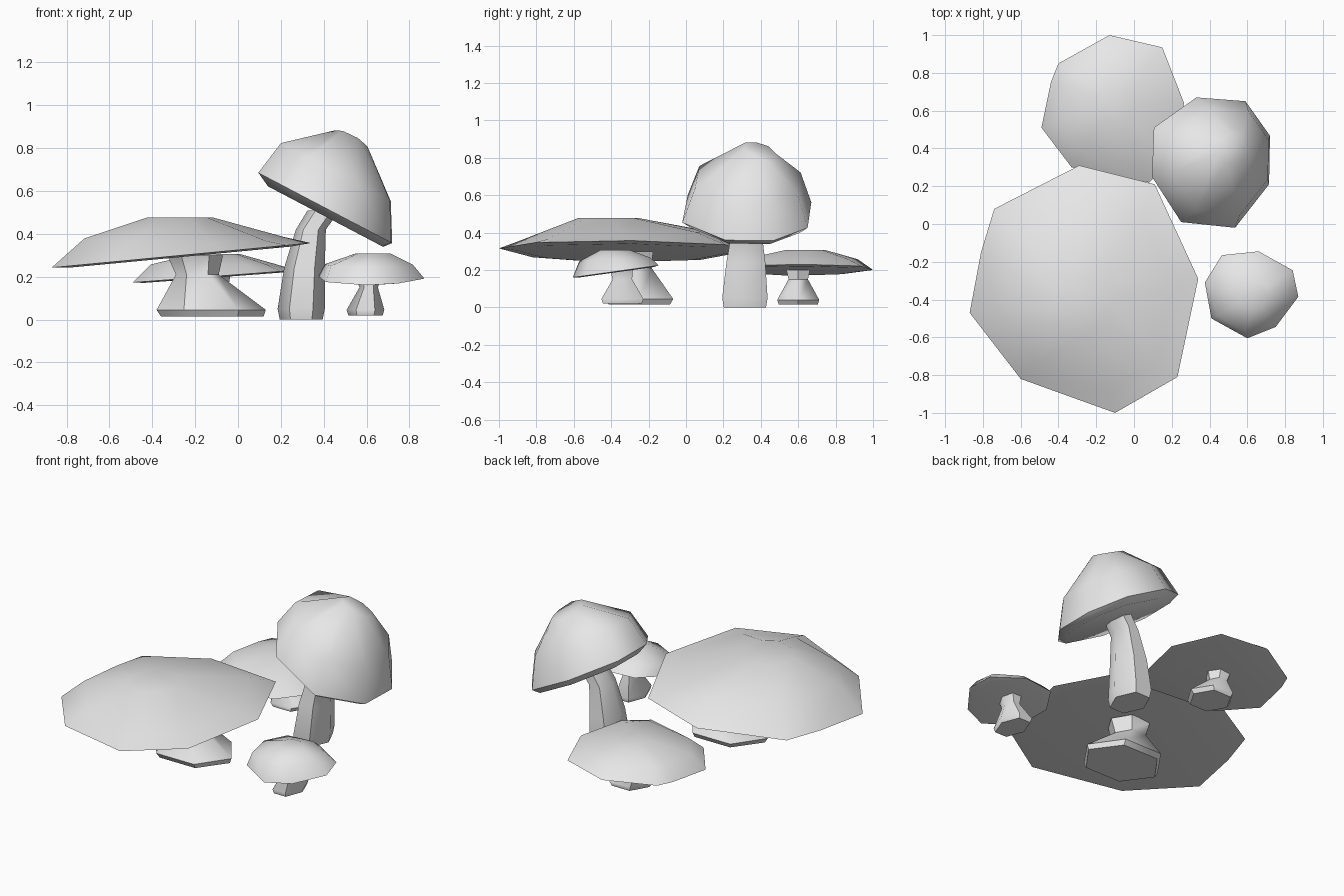
import bpy
import bmesh
import math

# Remove the default cube only
default_cube = bpy.data.objects.get("Cube")
if default_cube:
    bpy.data.objects.remove(default_cube, do_unlink=True)

# One plain colour for everything
grey = bpy.data.materials.new("plain_grey")
grey.use_nodes = True
grey.diffuse_color = (0.8, 0.8, 0.8, 1)
grey.node_tree.nodes["Principled BSDF"].inputs["Base Color"].default_value = (0.8, 0.8, 0.8, 1)


def loft(name, rings, sharp_angle):
    """Skin a closed body through a stack of rings with equal point counts."""
    bm = bmesh.new()
    loops = [[bm.verts.new(point) for point in ring] for ring in rings]
    count = len(loops[0])
    for lower, upper in zip(loops, loops[1:]):
        for i in range(count):
            j = (i + 1) % count
            bm.faces.new((lower[i], lower[j], upper[j], upper[i]))
    bm.faces.new(loops[0])
    bm.faces.new(loops[-1])
    bmesh.ops.recalc_face_normals(bm, faces=bm.faces)
    mesh = bpy.data.meshes.new(name)
    bm.to_mesh(mesh)
    bm.free()
    mesh.materials.append(grey)
    body = bpy.data.objects.new(name, mesh)
    bpy.context.collection.objects.link(body)
    bpy.ops.object.select_all(action="DESELECT")
    body.select_set(True)
    bpy.context.view_layer.objects.active = body
    bpy.ops.object.shade_smooth_by_angle(angle=math.radians(sharp_angle))
    return body


def cap(name, outline, tilt, levels, drop):
    """Faceted cap: a tilted rim outline, scaled copies above, an inset below.

    tilt and each level's last item are planes: height, x slope, y slope.
    """
    count = len(outline)
    mid_x = sum(x for x, y in outline) / count
    mid_y = sum(y for x, y in outline) / count

    def ring(scale, centre, plane):
        height, slope_x, slope_y = plane
        points = []
        for x, y in outline:
            px = centre[0] + scale * (x - mid_x)
            py = centre[1] + scale * (y - mid_y)
            points.append((px, py, height + slope_x * px + slope_y * py))
        return points

    middle = (mid_x, mid_y)
    under = (tilt[0] - drop, tilt[1], tilt[2])
    rings = [ring(0.86, middle, under), ring(1, middle, tilt)]
    rings += [ring(scale, centre, plane) for scale, centre, plane in levels]
    return loft(name, rings, 60)


def stem(name, sections, sides=6):
    """Leaning stem; each section is x, y, z, radius in x, radius in y."""
    rings = []
    for x, y, z, radius_x, radius_y in sections:
        turns = [math.tau * i / sides for i in range(sides)]
        rings.append([(x + radius_x * math.cos(a), y + radius_y * math.sin(a), z) for a in turns])
    return loft(name, rings, 50)


# Broad mushroom at the front
cap("broad_cap",
    [(-.29, .31), (-.74, .08), (-.81, -.15), (-.87, -.47), (-.6, -.82),
     (-.1, -1), (.23, -.81), (.34, -.29), (.11, .21)],
    (.325, .095, 0),
    [(.77, (-.28, -.36), (.4, 0, .045)), (.25, (-.28, -.41), (.477, 0, 0))],
    .008)
stem("broad_stem",
     [(-.12, -.25, .015, .24, .19), (-.125, -.25, .045, .255, .21),
      (-.19, -.27, .21, .1, .1), (-.2, -.28, .3, .13, .12)])

# Flat mushroom at the back
cap("back_cap",
    [(-.13, 1), (.15, .935), (.265, .64), (.2, .34), (.08, .22),
     (-.33, .3), (-.49, .51), (-.44, .75), (-.4, .85)],
    (.21, .075, 0),
    [(.78, (-.12, .62), (.257, 0, 0)), (.27, (-.1, .64), (.307, 0, 0))],
    .006)
stem("back_stem",
     [(-.05, .6, .015, .12, .12), (-.05, .6, .04, .14, .13),
      (-.1, .6, .15, .055, .06), (-.11, .6, .21, .075, .075)])

# Tall mushroom with a steeply tilted cap
cap("tall_cap",
    [(.33, .67), (.59, .65), (.72, .467), (.715, .21), (.535, -.02),
     (.25, .01), (.095, .25), (.105, .51)],
    (.735, -.525, 0),
    [(.82, (.465, .345), (.93, -.53, 0)), (.25, (.53, .4), (1.22, -.5, -.3))],
    .04)
stem("tall_stem",
     [(.295, .315, 0, .1, .13), (.295, .315, .05, .11, .14),
      (.31, .32, .24, .095, .12), (.34, .325, .42, .07, .09),
      (.4, .33, .51, .075, .085)])

# Small mushroom at the left
cap("small_cap",
    [(.465, -.165), (.66, -.145), (.84, -.245), (.87, -.385), (.75, -.545),
     (.6, -.605), (.41, -.5), (.375, -.31)],
    (.245, 0, .14),
    [(.83, (.61, -.37), (.275, 0, .05)), (.33, (.63, -.375), (.308, 0, 0))],
    .005)
stem("small_stem",
     [(.595, -.34, .02, .08, .12), (.595, -.34, .045, .088, .13),
      (.61, -.34, .15, .043, .06), (.61, -.345, .2, .06, .07)])
